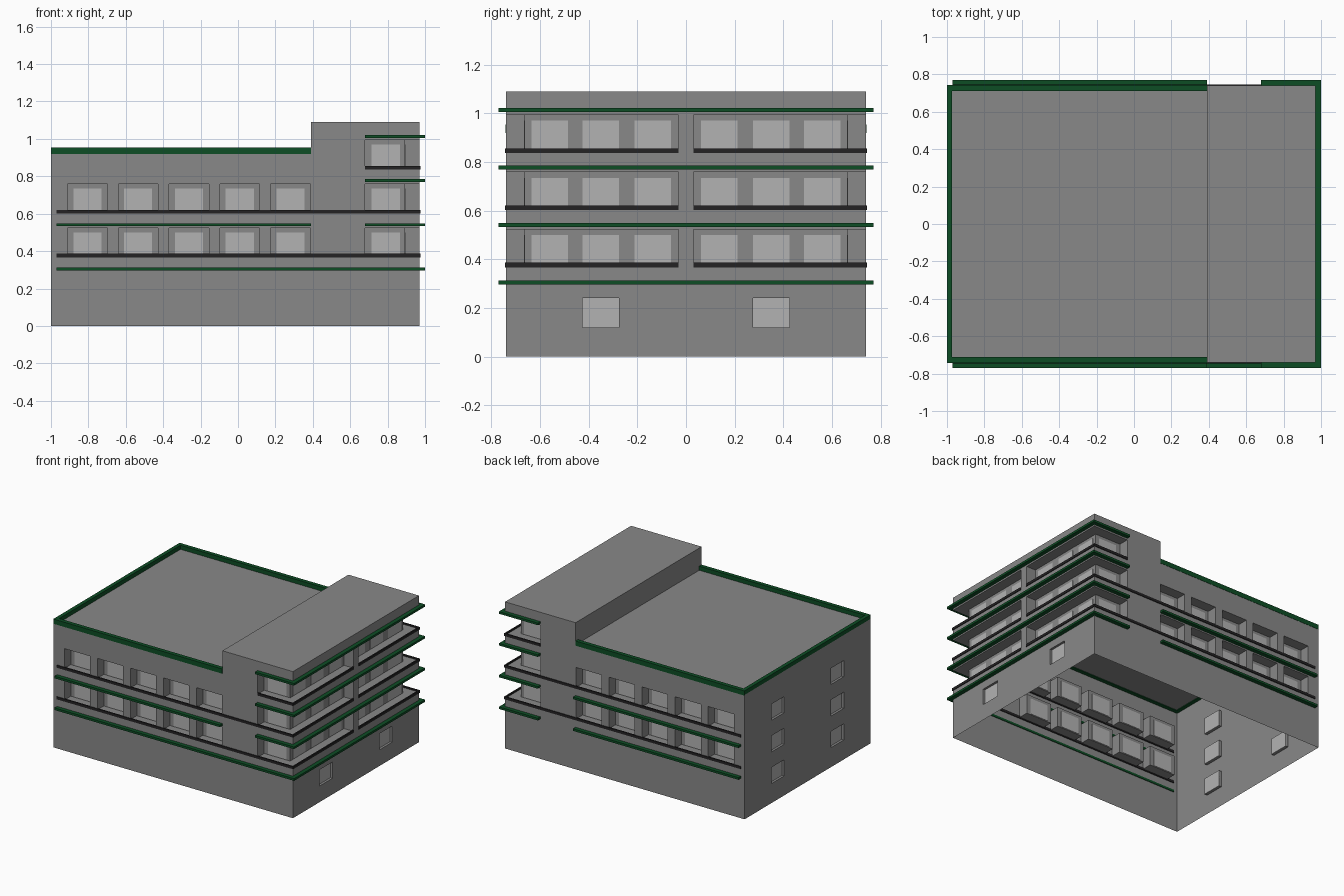
import bpy, bmesh

cube = bpy.data.objects.get("Cube")
if cube:
    bpy.data.objects.remove(cube, do_unlink=True)


def material(name, r, g, b):
    m = bpy.data.materials.new(name)
    m.use_nodes = True
    m.diffuse_color = (r, g, b, 1)
    bsdf = next(n for n in m.node_tree.nodes if n.type == 'BSDF_PRINCIPLED')
    bsdf.inputs["Base Color"].default_value = (r, g, b, 1)
    return m


grey = material("wall grey", 0.25, 0.25, 0.25)
light = material("window light grey", 0.45, 0.45, 0.45)
green = material("trim green", 0.004, 0.075, 0.018)
black = material("rail black", 0.017, 0.016, 0.017)


def prism(bm, pts, z0, z1):
    """Extrude a plan outline from z0 to z1."""
    face = bm.faces.new([bm.verts.new((x, y, z0)) for x, y in pts])
    top = bmesh.ops.extrude_face_region(bm, geom=[face])["geom"]
    verts = [v for v in top if isinstance(v, bmesh.types.BMVert)]
    bmesh.ops.translate(bm, verts=verts, vec=(0, 0, z1 - z0))


def box(bm, x0, x1, y0, y1, z0, z1):
    prism(bm, [(x0, y0), (x1, y0), (x1, y1), (x0, y1)], z0, z1)


def finish(bm, name, mat):
    bmesh.ops.recalc_face_normals(bm, faces=bm.faces)
    mesh = bpy.data.meshes.new(name)
    bm.to_mesh(mesh)
    bm.free()
    mesh.materials.append(mat)
    ob = bpy.data.objects.new(name, mesh)
    bpy.context.collection.objects.link(ob)
    return ob


# Main dimensions
LEFT, RIGHT, SIDE = -1.0, 0.97, 0.74
STEP, BALCONY = 0.39, 0.68           # tower start, corner balcony start
ROOF, TOWER = 0.925, 1.09
DEPTH = 0.077
FLOORS = [0.375, 0.61, 0.845]
COLUMNS = [-0.805 + 0.2715 * i for i in range(5)]
SIDE_PANES = [0.136, 0.35, 0.56]
PW, PH = 0.075, 0.06                 # half pane size
back_y, back_x = SIDE - DEPTH, RIGHT - DEPTH

# Building shell: stepped outline extruded along y
bm = bmesh.new()
outline = [(LEFT, 0), (RIGHT, 0), (RIGHT, TOWER), (STEP, TOWER), (STEP, ROOF), (LEFT, ROOF)]
face = bm.faces.new([bm.verts.new((x, -SIDE, z)) for x, z in outline])
geom = bmesh.ops.extrude_face_region(bm, geom=[face])["geom"]
bmesh.ops.translate(bm, vec=(0, 2 * SIDE, 0),
                    verts=[v for v in geom if isinstance(v, bmesh.types.BMVert)])
walls = finish(bm, "walls", grey)

# Recess cutters and the panes that sit at the back of each recess
cut, panes = bmesh.new(), bmesh.new()
T = 0.003


def pane_y(x, y, z):
    box(panes, x - PW, x + PW, y - T, y + T, z - PH, z + PH)


def pane_x(x, y, z):
    box(panes, x - T, x + T, y - PW, y + PW, z - PH, z + PH)


for s in (-1, 1):
    for level, z in enumerate(FLOORS):
        mid = z + 0.065
        # Corner balcony wrapping front or back and the side
        prism(cut, [(BALCONY, s * 0.9), (1.1, s * 0.9), (1.1, s * 0.03), (back_x, s * 0.03),
                    (back_x, s * back_y), (BALCONY, s * back_y)], z, z + 0.148)
        pane_y(0.79, s * back_y, mid)
        for y in SIDE_PANES:
            pane_x(back_x, s * y, mid)
        # Row of five recessed windows
        if level < 2:
            for x in COLUMNS:
                box(cut, x - 0.106, x + 0.106, s * back_y, s * 0.9, z, z + 0.148)
                pane_y(x, s * back_y, mid)
    # Small windows on the plain end wall and the ground floor
    y = s * 0.35
    for z in (0.205, 0.44, 0.675):
        box(cut, LEFT - 0.1, LEFT + 0.02, y - PW, y + PW, z - PH, z + PH)
        pane_x(LEFT + 0.02, y, z)
    box(cut, RIGHT - 0.02, RIGHT + 0.1, y - PW, y + PW, 0.12, 0.24)
    pane_x(RIGHT - 0.02, y, 0.18)

finish(panes, "window_panes", light)
cutter = finish(cut, "recess_cutter", grey)
cutter.hide_render = True

mod = walls.modifiers.new("recesses", 'BOOLEAN')
mod.operation, mod.solver, mod.object = 'DIFFERENCE', 'EXACT', cutter
bpy.context.view_layer.update()
evaluated = walls.evaluated_get(bpy.context.evaluated_depsgraph_get())
cut_mesh = bpy.data.meshes.new_from_object(evaluated)
walls.modifiers.clear()
walls.data = cut_mesh
bpy.data.objects.remove(cutter, do_unlink=True)

# The shell is open underneath
bm = bmesh.new()
bm.from_mesh(cut_mesh)
under = [f for f in bm.faces if f.calc_center_median().z < 0.001]
bmesh.ops.delete(bm, geom=under, context='FACES')
bm.to_mesh(cut_mesh)
bm.free()

# Green ledges running round the balcony end
IN, OUT = 0.005, 0.03


def ledge(bm, z, front_start):
    ox, oy, ix, iy = RIGHT + OUT, SIDE + OUT, RIGHT - IN, SIDE - IN
    prism(bm, [(front_start, -oy), (ox, -oy), (ox, oy), (BALCONY, oy),
               (BALCONY, iy), (ix, iy), (ix, -iy), (front_start, -iy)], z - 0.008, z + 0.008)


bm = bmesh.new()
ledge(bm, 0.305, LEFT + OUT)
for z in (0.541, 0.777, 1.013):
    ledge(bm, z, BALCONY)
finish(bm, "corner_ledges", green)

# Straight ledges under the window rows
bm = bmesh.new()
for s, z in ((1, 0.305), (1, 0.541), (-1, 0.541)):
    box(bm, LEFT + OUT, STEP, s * (SIDE - IN), s * (SIDE + OUT), z - 0.008, z + 0.008)
finish(bm, "row_ledges", green)

# Green parapet on three sides of the lower roof
bm = bmesh.new()
w = 0.028
e = 0.002
prism(bm, [(STEP, -SIDE - e), (LEFT, -SIDE - e), (LEFT, SIDE + e), (STEP, SIDE + e),
           (STEP, SIDE - w), (LEFT + w, SIDE - w), (LEFT + w, w - SIDE), (STEP, w - SIDE)],
      0.92, 0.955)
finish(bm, "roof_parapet", green)

# Black rails along the recess sills
bm = bmesh.new()
r = 0.005
for level, z in enumerate(FLOORS):
    start = LEFT + OUT if level < 2 else BALCONY
    for s in (-1, 1):
        prism(bm, [(start, s * (SIDE + r)), (RIGHT + r, s * (SIDE + r)), (RIGHT + r, s * 0.03),
                   (RIGHT - r, s * 0.03), (RIGHT - r, s * (SIDE - r)), (start, s * (SIDE - r))],
              z - 0.008, z + 0.011)
finish(bm, "balcony_rails", black)
